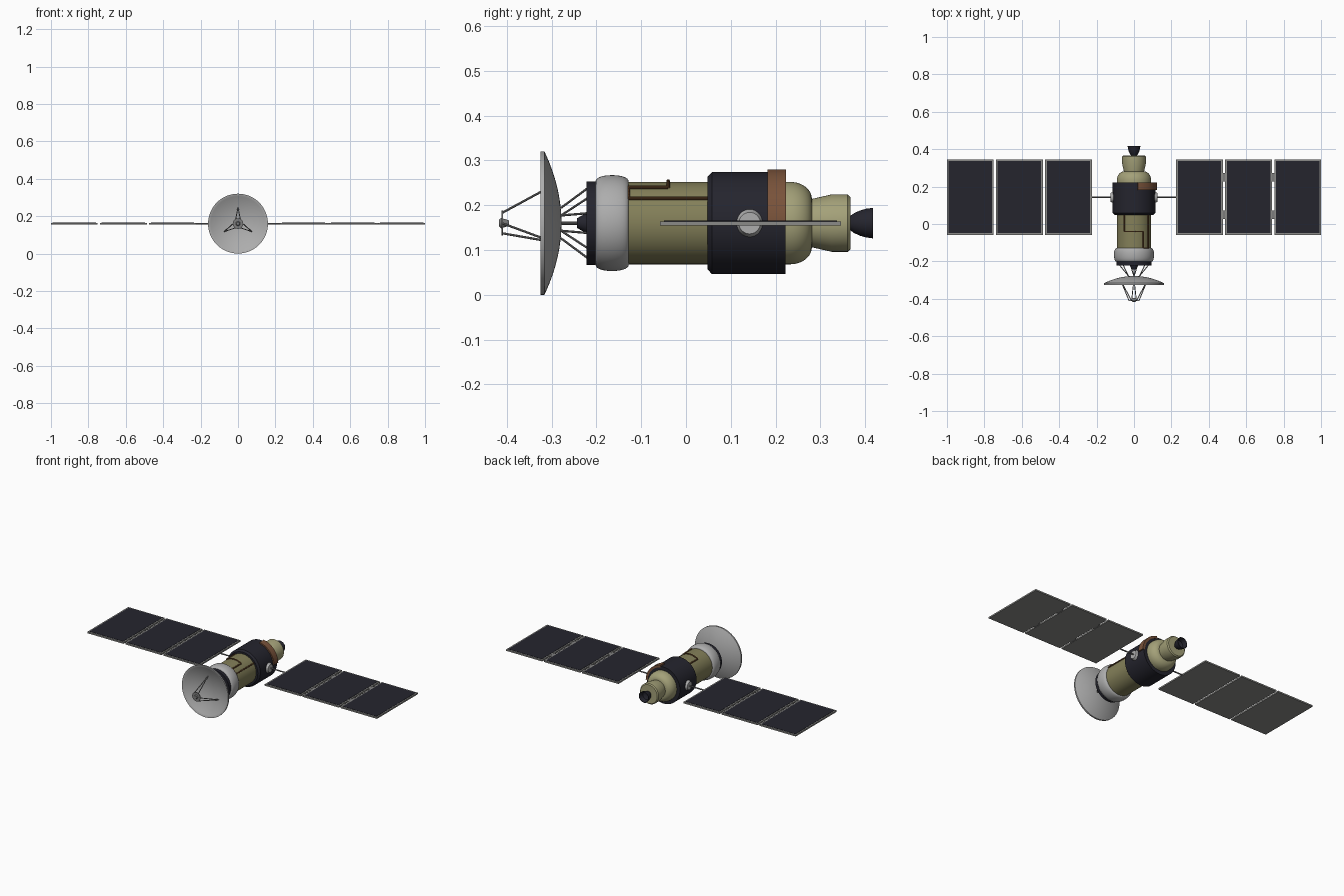
import bpy, bmesh, math
from mathutils import Vector

if "Cube" in bpy.data.objects:
    bpy.data.objects.remove(bpy.data.objects["Cube"])

CZ = 0.16  # height of the long axis


def mat(name, r, g, b):
    m = bpy.data.materials.new(name)
    m.diffuse_color = (r, g, b, 1)
    m.use_nodes = True
    m.node_tree.nodes["Principled BSDF"].inputs["Base Color"].default_value = m.diffuse_color
    return m


OLIVE = mat("olive", 0.23, 0.215, 0.10)
KHAKI = mat("light_khaki", 0.37, 0.355, 0.19)
NAVY = mat("dark_navy", 0.018, 0.018, 0.027)
GREY = mat("light_grey", 0.42, 0.42, 0.42)
FRAME = mat("frame_grey", 0.26, 0.26, 0.25)
STRUT = mat("strut_grey", 0.20, 0.20, 0.20)
BROWN = mat("brown", 0.19, 0.085, 0.042)
PIPE = mat("pipe_brown", 0.12, 0.055, 0.02)


def finish(name, bm, material):
    bmesh.ops.recalc_face_normals(bm, faces=bm.faces)
    me = bpy.data.meshes.new(name)
    bm.to_mesh(me)
    bm.free()
    for p in me.polygons:
        p.use_smooth = True
    me.set_sharp_from_angle(angle=math.radians(32))
    me.materials.append(material)
    ob = bpy.data.objects.new(name, me)
    bpy.context.collection.objects.link(ob)
    return ob


def polar(y, r, a):
    return Vector((r * math.cos(a), y, CZ + r * math.sin(a)))


def lathe(name, profile, material, n=64, a0=0.0, a1=360.0, loop=False):
    """Turn (y, radius) points around the long axis; loop closes the profile."""
    bm = bmesh.new()
    full = a1 - a0 >= 360
    steps = n if full else n + 1
    rings = []
    for y, r in profile:
        if r == 0:
            rings.append([bm.verts.new((0, y, CZ))] * steps)
        else:
            rings.append([bm.verts.new(polar(y, r, math.radians(a0 + (a1 - a0) * i / n)))
                          for i in range(steps)])
    pairs = list(zip(rings, rings[1:]))
    if loop:
        pairs.append((rings[-1], rings[0]))
    for A, B in pairs:
        for i in range(n):
            j = (i + 1) % steps
            vs = list(dict.fromkeys([A[i], A[j], B[j], B[i]]))
            if len(vs) > 2:
                bm.faces.new(vs)
    if not full:
        for k in (0, -1):
            bm.faces.new([r[k] for r in rings])
    return finish(name, bm, material)


def rods(name, segments, radius, material, r2=None):
    bm = bmesh.new()
    for p, q in segments:
        p, q = Vector(p), Vector(q)
        d = q - p
        ret = bmesh.ops.create_cone(bm, cap_ends=True, segments=10, radius1=radius,
                                    radius2=radius, depth=d.length)
        M = d.to_track_quat('Z', 'Y').to_matrix().to_4x4()
        M.translation = (p + q) / 2
        bmesh.ops.transform(bm, matrix=M, verts=ret["verts"])
    return finish(name, bm, material)


def box(name, x0, x1, y0, y1, z0, z1, material):
    bm = bmesh.new()
    vs = bmesh.ops.create_cube(bm, size=1)["verts"]
    for v in vs:
        v.co = Vector(((x0 + x1) / 2 + v.co.x * (x1 - x0), (y0 + y1) / 2 + v.co.y * (y1 - y0),
                       (z0 + z1) / 2 + v.co.z * (z1 - z0)))
    return finish(name, bm, material)


# Hull sections, front to rear
lathe("front_ring", [(-0.222, 0), (-0.222, 0.093), (-0.20, 0.093), (-0.20, 0)], NAVY)
bulge = [(-0.165 - 0.037 * math.cos(t), 0.092 + 0.015 * math.sin(t) ** 0.8)
         for t in [math.pi * i / 14 for i in range(1, 14)]]
lathe("front_bulge", [(-0.202, 0), (-0.202, 0.092)] + bulge + [(-0.128, 0.092), (-0.128, 0)], GREY)
lathe("main_body", [(-0.13, 0), (-0.13, 0.092), (0.06, 0.092), (0.06, 0)], OLIVE)
lathe("equipment_drum", [(0.048, 0), (0.048, 0.103), (0.058, 0.114), (0.222, 0.114), (0.222, 0)], NAVY)
dome = [(0.232 + 0.049 * math.sin(t), 0.054 + 0.038 * math.cos(t))
        for t in [math.pi / 2 * i / 10 for i in range(11)]]
lathe("rear_section", [(0.22, 0), (0.22, 0.092)] + dome +
      [(0.325, 0.064), (0.361, 0.064), (0.367, 0.058), (0.367, 0)], KHAKI)
lathe("engine_nozzle", [(0.36, 0), (0.365, 0.015), (0.375, 0.022), (0.388, 0.028), (0.402, 0.032),
                        (0.417, 0.034), (0.417, 0.031), (0.39, 0.025), (0.375, 0)], NAVY, 48)
lathe("drum_cover", [(0.182, 0.108), (0.182, 0.122), (0.223, 0.122), (0.223, 0.108)],
      BROWN, 24, 2, 80, loop=True)

# Pipe wrapped over the hull
path = [(0.05, 36), (-0.129, 36)] + [(-0.129, 36 + 22 * i / 4) for i in range(1, 5)]
path += [(-0.04, 58)] + [(-0.04, 58 + 66 * i / 10) for i in range(1, 11)] + [(0.05, 124)]
pts = [polar(y, 0.094, math.radians(a)) for y, a in path]
rods("hull_pipe", list(zip(pts, pts[1:])), 0.004, PIPE)

# Dish antenna: thin closed bowl opening to the front
N = 14
back = [(-0.278 - 0.038 * (i / N) ** 2, 0.16 * i / N) for i in range(N + 1)]
inner = [(-0.284 - 0.041 * (i / N) ** 2, 0.157 * i / N) for i in range(N, -1, -1)]
lathe("dish", back + [(-0.325, 0.16)] + inner, GREY)

# Feed tripod: three pairs of legs meeting a small disc
legs = []
for a in (90, 210, 330):
    for s in (-30, 30):
        legs.append((polar(-0.296, 0.085, math.radians(a)), polar(-0.411, 0.026, math.radians(a + s))))
rods("feed_legs", legs, 0.0025, STRUT)
lathe("feed_disc", [(-0.417, 0), (-0.417, 0.008), (-0.412, 0.012), (-0.412, 0.028),
                    (-0.408, 0.028), (-0.408, 0.01), (-0.395, 0.006), (-0.395, 0)], STRUT, 32)

# Dish mount: cone, central rod and braces
lathe("mount_cone", [(-0.243, 0), (-0.243, 0.011), (-0.222, 0.023), (-0.215, 0.023), (-0.215, 0)], NAVY, 32)
rods("mount_rod", [((0, -0.281, CZ), (0, -0.24, CZ))], 0.004, STRUT)
braces = []
for a in (30, 90, 150, 210, 270, 330):
    for s in (-14, 14):
        braces.append((polar(-0.279, 0.034, math.radians(a)), polar(-0.22, 0.08, math.radians(a + s))))
rods("mount_braces", braces, 0.0025, STRUT)

# Solar wings: hub, boom and three panels per side
Y0, Y1 = -0.058, 0.346
for side, s in (("right", 1), ("left", -1)):
    bm = bmesh.new()
    ret = bmesh.ops.create_cone(bm, cap_ends=True, segments=32, radius1=0.033, radius2=0.024, depth=0.02)
    M = Vector((s, 0, 0)).to_track_quat('Z', 'Y').to_matrix().to_4x4()
    M.translation = (s * 0.115, 0.142, CZ)
    bmesh.ops.transform(bm, matrix=M, verts=ret["verts"])
    finish(side + "_wing_hub", bm, GREY)
    rods(side + "_wing_boom", [((s * 0.11, 0.144, CZ), (s * 0.228, 0.144, CZ))], 0.004, STRUT)
    for k in range(3):
        a = 0.225 + k * 0.2625
        x0, x1 = sorted((s * a, s * (a + 0.25)))
        box(f"{side}_panel_frame_{k + 1}", x0, x1, Y0, Y1, CZ - 0.005, CZ + 0.004, FRAME)
        box(f"{side}_solar_cells_{k + 1}", x0 + 0.009, x1 - 0.009, Y0 + 0.009, Y1 - 0.009,
            CZ, CZ + 0.0055, NAVY)
        # hinges are only fitted between the panels of the right wing
        if k and s > 0:
            for y in (0.05, 0.25):
                box(f"hinge_{k}_{y}", a - 0.0145, a + 0.002, y - 0.022, y + 0.022,
                    CZ - 0.004, CZ + 0.003, STRUT)
